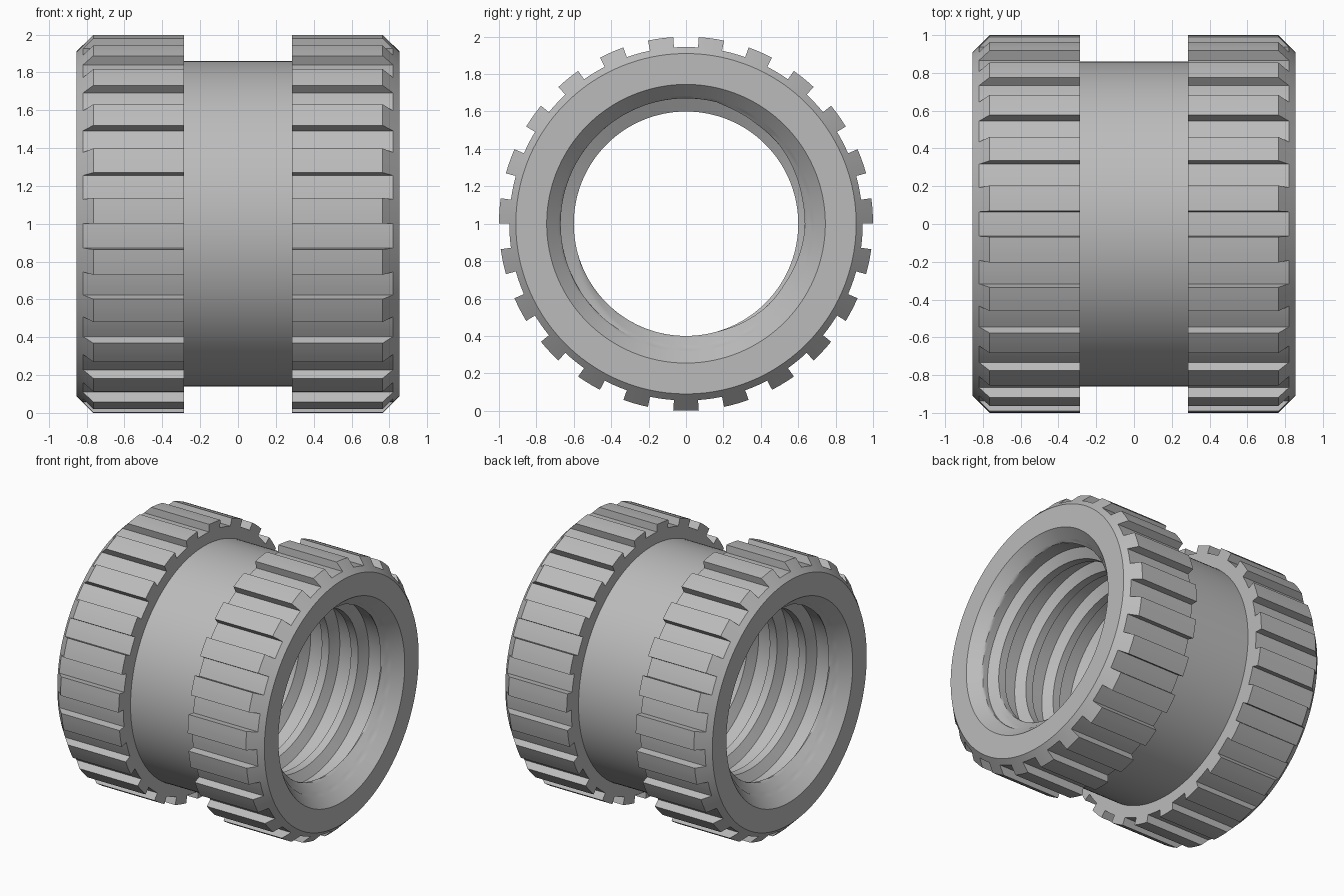
import bpy, bmesh, math

cube = bpy.data.objects.get("Cube")
if cube:
    bpy.data.objects.remove(cube, do_unlink=True)

TEETH = 23
ARC_STEPS = 3                        # segments across a tooth or a groove
STEPS = TEETH * ARC_STEPS * 2
PITCH = 0.24                         # thread pitch
END = 0.855                          # half length
CREST, ROOT, MOUTH = 0.6, 0.67, 0.745
START = -math.pi / 2 - math.pi / (2 * TEETH)   # a tooth is centred at the bottom

metal = bpy.data.materials.new("grey_metal")
metal.use_nodes = True
colour = (0.5, 0.5, 0.5, 1)
metal.diffuse_color = colour
metal.node_tree.nodes["Principled BSDF"].inputs["Base Color"].default_value = colour


def point(x, r, angle):
    return (x, r * math.cos(angle), 1 + r * math.sin(angle))


def finish(name, bm):
    bmesh.ops.remove_doubles(bm, verts=bm.verts, dist=0.0002)
    mesh = bpy.data.meshes.new(name)
    bm.to_mesh(mesh)
    bm.free()
    mesh.materials.append(metal)
    obj = bpy.data.objects.new(name, mesh)
    bpy.context.collection.objects.link(obj)
    bpy.ops.object.select_all(action='DESELECT')
    obj.select_set(True)
    bpy.context.view_layer.objects.active = obj
    bpy.ops.object.shade_smooth_by_angle(angle=math.radians(25))
    return obj


def bridge(bm, a, b):
    for i in range(len(a) - 1):
        bm.faces.new((a[i], a[i + 1], b[i + 1], b[i]))


# Outer body: two toothed collars joined by a plain waist
def half_profile(tooth):
    low, inner = 0.945, 0.285
    shoulder = [(0.765, 1.0), (inner, 1.0)] if tooth else [(0.82, low), (inner, low)]
    return [(END, MOUTH), (END, 0.91), (0.82, low)] + shoulder + [(inner, low), (inner, 0.86)]


def body_profile(tooth):
    half = half_profile(tooth)
    return half + [(-x, r) for x, r in reversed(half)]


bm = bmesh.new()
rows = []
for section in range(TEETH * 2):
    profile = body_profile(section % 2 == 0)
    for j in range(ARC_STEPS + 1):
        angle = START + (section * ARC_STEPS + j) * math.tau / STEPS
        rows.append([bm.verts.new(point(x, r, angle)) for x, r in profile])
for i, row in enumerate(rows):
    bridge(bm, row, rows[(i + 1) % len(rows)])
finish("knurled_body", bm)


# Threaded bore: a helical rib, trimmed at both countersunk mouths
def bore_radius(x, offset):
    rib = CREST + (ROOT - CREST) * min(1, max(0, (abs(offset) - 0.03) / 0.04))
    trim = min(ROOT, CREST + 3.5 * max(0, abs(x) - 0.75))
    countersink = MOUTH - 0.94 * (END - abs(x))
    return max(rib, trim, countersink)


bm = bmesh.new()
SAMPLES, TURNS = 24, 5
rows = []
for i in range(STEPS + 1):
    turn = i / STEPS
    angle = START + turn * math.tau
    row = []
    for k in range(-TURNS * SAMPLES, TURNS * SAMPLES + 1):
        offset = ((k + SAMPLES // 2) % SAMPLES - SAMPLES // 2) * PITCH / SAMPLES
        # crest phase keeps both ends alike after a half turn
        x = PITCH * (k / SAMPLES + turn + START / math.tau + 0.25)
        x = max(-END, min(END, x))
        row.append(bm.verts.new(point(x, bore_radius(x, offset), angle)))
    rows.append(row)
for a, b in zip(rows, rows[1:]):
    bridge(bm, b, a)
bore = finish("threaded_bore", bm)

# Face the bore surface toward the axis
bm = bmesh.new()
bm.from_mesh(bore.data)
bm.normal_update()
for f in bm.faces:
    c = f.calc_center_median()
    if f.normal.y * c.y + f.normal.z * (c.z - 1) > 1e-6:
        f.normal_flip()
bm.to_mesh(bore.data)
bm.free()

# Face the body outward
body = bpy.data.objects["knurled_body"]
bm = bmesh.new()
bm.from_mesh(body.data)
bmesh.ops.recalc_face_normals(bm, faces=bm.faces)
if sum(f.normal.y * f.calc_center_median().y + f.normal.z * (f.calc_center_median().z - 1)
       for f in bm.faces) < 0:
    bmesh.ops.reverse_faces(bm, faces=bm.faces)
bm.to_mesh(body.data)
bm.free()
